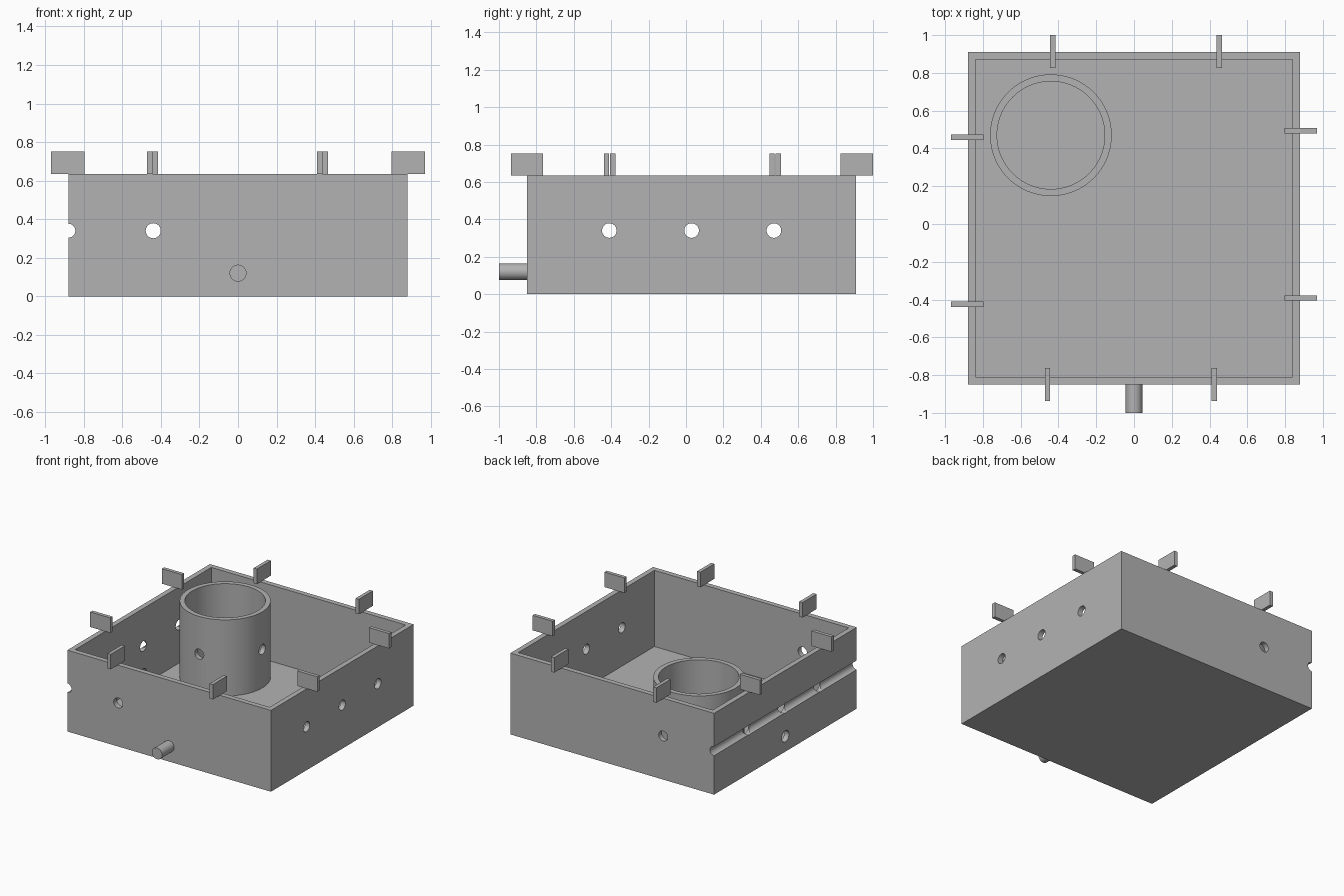
import bpy
from math import pi, radians

cube = bpy.data.objects.get("Cube")
if cube:
    bpy.data.objects.remove(cube, do_unlink=True)

GREY = (0.45, 0.45, 0.45, 1.0)
mat = bpy.data.materials.new("plain grey")
mat.use_nodes = True
mat.diffuse_color = GREY
for node in mat.node_tree.nodes:
    if node.type == 'BSDF_PRINCIPLED':
        node.inputs["Base Color"].default_value = GREY

X = 0.88                       # half width of the box
Y0, Y1 = -0.85, 0.91           # front and back of the box
YC = (Y0 + Y1) / 2
TOP, WALL, FLOOR = 0.635, 0.04, 0.04
HOLE_Z, HOLE_R = 0.34, 0.039
TUBE = (-0.44, 0.47)
ALONG = {'x': (0, pi / 2, 0), 'y': (pi / 2, 0, 0), 'z': (0, 0, 0)}


def block(name, low, high):
    """Box between two opposite corners."""
    bpy.ops.mesh.primitive_cube_add(size=1, location=[(a + b) / 2 for a, b in zip(low, high)])
    ob = bpy.context.object
    ob.name = name
    ob.scale = [b - a for a, b in zip(low, high)]
    bpy.ops.object.transform_apply(location=False, rotation=False, scale=True)
    ob.data.materials.append(mat)
    return ob


def rod(name, centre, radius, length, axis, sides=32):
    """Cylinder along a named axis."""
    bpy.ops.mesh.primitive_cylinder_add(vertices=sides, radius=radius, depth=length,
                                        location=centre, rotation=ALONG[axis])
    ob = bpy.context.object
    ob.name = name
    ob.data.materials.append(mat)
    return ob


def cut(target, cutters):
    """Subtract cutters one after the other, then remove them."""
    for cutter in cutters:
        cutter.hide_render = True
        mod = target.modifiers.new("cut", 'BOOLEAN')
        mod.operation = 'DIFFERENCE'
        mod.solver = 'EXACT'
        mod.object = cutter
        bpy.ops.object.select_all(action='DESELECT')
        target.select_set(True)
        bpy.context.view_layer.objects.active = target
        bpy.ops.object.modifier_apply(modifier=mod.name)
        bpy.data.objects.remove(cutter, do_unlink=True)


def smooth(ob):
    bpy.ops.object.select_all(action='DESELECT')
    ob.select_set(True)
    bpy.context.view_layer.objects.active = ob
    bpy.ops.object.shade_smooth_by_angle(angle=radians(30))


# Open box with cable holes, a low side port and an outer side groove
box = block("box", (-X, Y0, 0), (X, Y1, TOP))
cutters = [block("cavity", (-X + WALL, Y0 + WALL, FLOOR), (X - WALL, Y1 - WALL, TOP + 0.2)),
           rod("groove_cutter", (-X, YC, HOLE_Z), 0.036, 2.2, 'y'),
           rod("front_back_hole", (TUBE[0], YC, HOLE_Z), HOLE_R, 2.4, 'y'),
           rod("port_cutter", (-X, YC, 0.12), 0.044, 0.3, 'x')]
cutters += [rod("side_hole", (0, YC + d, HOLE_Z), HOLE_R, 2.4, 'x') for d in (-0.44, 0, 0.44)]
cut(box, cutters)
smooth(box)

# Round tube standing on the floor, drilled crosswise
height = TOP - FLOOR / 2
tube = rod("tube", (*TUBE, TOP - height / 2), 0.322, height, 'z', 96)
cut(tube, [rod("bore", (*TUBE, TOP / 2 + FLOOR), 0.285, TOP, 'z', 96)]
    + [rod("tube_hole", (*TUBE, HOLE_Z), HOLE_R, 1, a) for a in 'xy'])
smooth(tube)

# Solid spigot on the front
spigot = rod("front_spigot", (0, -0.92, 0.12), 0.044, 0.16, 'y', 48)
smooth(spigot)

# Upright tabs straddling the rim, two on each side
REACH, THICK, TAB_TOP = 0.0865, 0.014, 0.752
for side, edge, spots in (("front", Y0, (-0.458, 0.425)), ("back", Y1 + 0.003, (-0.43, 0.452))):
    for x in spots:
        block(side + "_tab", (x - THICK, edge - REACH, TOP), (x + THICK, edge + REACH, TAB_TOP))
for side, edge, spots in (("right", -X - 0.003, (-0.425, 0.46)), ("left", X + 0.003, (-0.392, 0.493))):
    for y in spots:
        block(side + "_tab", (edge - REACH, y - THICK, TOP), (edge + REACH, y + THICK, TAB_TOP))
